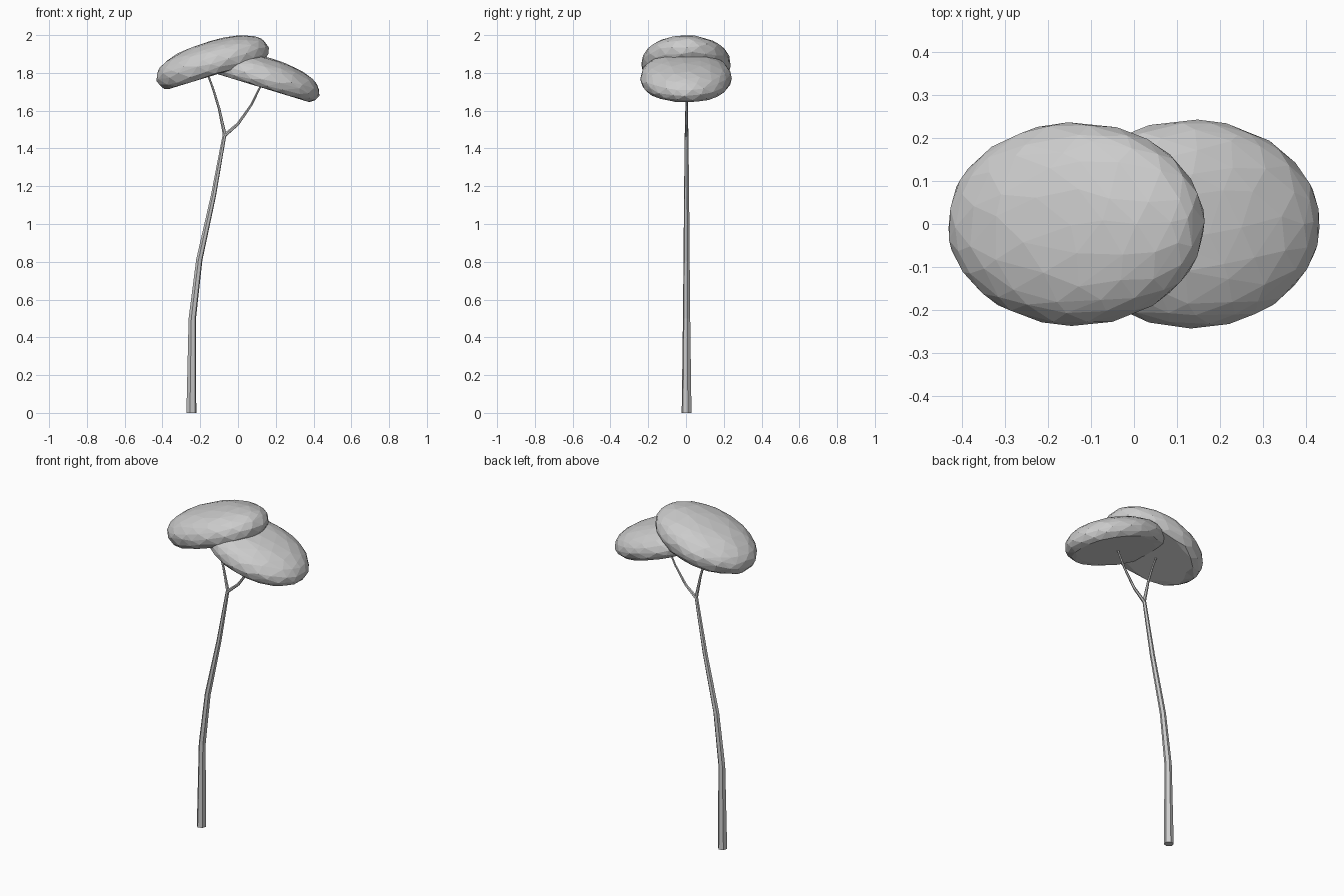
import bpy, bmesh, math, random
from mathutils import Vector, Matrix

cube = bpy.data.objects.get("Cube")
if cube:
    bpy.data.objects.remove(cube, do_unlink=True)

grey = bpy.data.materials.new("plain grey")
grey.use_nodes = True
grey.diffuse_color = (0.6, 0.6, 0.6, 1)
grey.node_tree.nodes["Principled BSDF"].inputs["Base Color"].default_value = grey.diffuse_color


def add_object(name, bm):
    bmesh.ops.recalc_face_normals(bm, faces=bm.faces)
    mesh = bpy.data.meshes.new(name)
    bm.to_mesh(mesh)
    bm.free()
    mesh.materials.append(grey)
    obj = bpy.data.objects.new(name, mesh)
    bpy.context.collection.objects.link(obj)
    return obj


def limb(name, path, sides=6):
    """Tapered tube through (x, z, radius) stations, with closed ends."""
    bm = bmesh.new()
    rings = []
    for i, (x, z, r) in enumerate(path):
        a, b = path[max(i - 1, 0)], path[min(i + 1, len(path) - 1)]
        along = Vector((b[0] - a[0], 0, b[1] - a[1])).normalized()
        if z == 0:
            along = Vector((0, 0, 1))
        across = Vector((along.z, 0, -along.x))
        ring = []
        for k in range(sides):
            t = math.tau * k / sides + 0.25
            offset = across * math.cos(t) + Vector((0, math.sin(t), 0))
            ring.append(bm.verts.new(Vector((x, 0.003, z)) + offset * r))
        rings.append(ring)
    for lo, hi in zip(rings, rings[1:]):
        for k in range(sides):
            n = (k + 1) % sides
            bm.faces.new((lo[k], lo[n], hi[n], hi[k]))
    bm.faces.new(rings[0])
    bm.faces.new(rings[-1])
    return add_object(name, bm)


def canopy(name, centre, tilt, size, seed):
    """Faceted flattened cushion: domed top, full rim, flat underside."""
    rng = random.Random(seed)
    bm = bmesh.new()
    bmesh.ops.create_icosphere(bm, subdivisions=3, radius=1)
    length, width, top, bottom = size
    # Shift and merge points on the ball for large irregular facets
    for v in bm.verts:
        v.co += Vector([rng.uniform(-0.07, 0.07) for _ in range(3)])
        v.co.normalize()
    bmesh.ops.remove_doubles(bm, verts=bm.verts, dist=0.14)
    for v in bm.verts:
        p = v.co
        flat = math.hypot(p.x, p.y)
        swell = flat ** -0.2 if flat > 0.01 else 1
        h = top * p.z if p.z > 0 else -bottom * min(1, -p.z * 2)
        v.co = Vector((p.x * swell * length, p.y * swell * width, h))
    bm.transform(Matrix.Translation(centre) @ Matrix.Rotation(tilt, 4, 'Y'))
    return add_object(name, bm)


# Leaning trunk and its fork
limb("trunk", [(-0.247, 0, 0.027), (-0.242, 0.5, 0.02), (-0.205, 0.81, 0.017),
               (-0.13, 1.15, 0.014), (-0.07, 1.48, 0.01)])
limb("right_branch", [(-0.07, 1.47, 0.01), (-0.1, 1.61, 0.007),
                      (-0.13, 1.71, 0.006), (-0.17, 1.82, 0.005)])
limb("left_branch", [(-0.07, 1.47, 0.01), (0, 1.53, 0.008),
                     (0.07, 1.63, 0.006), (0.14, 1.77, 0.005)])

# Two overlapping leaf canopies
canopy("upper_canopy", (-0.135, 0, 1.85), math.radians(-17), (0.311, 0.237, 0.117, 0.062), 3)
canopy("lower_canopy", (0.133, 0, 1.77), math.radians(17), (0.312, 0.243, 0.115, 0.048), 8)
